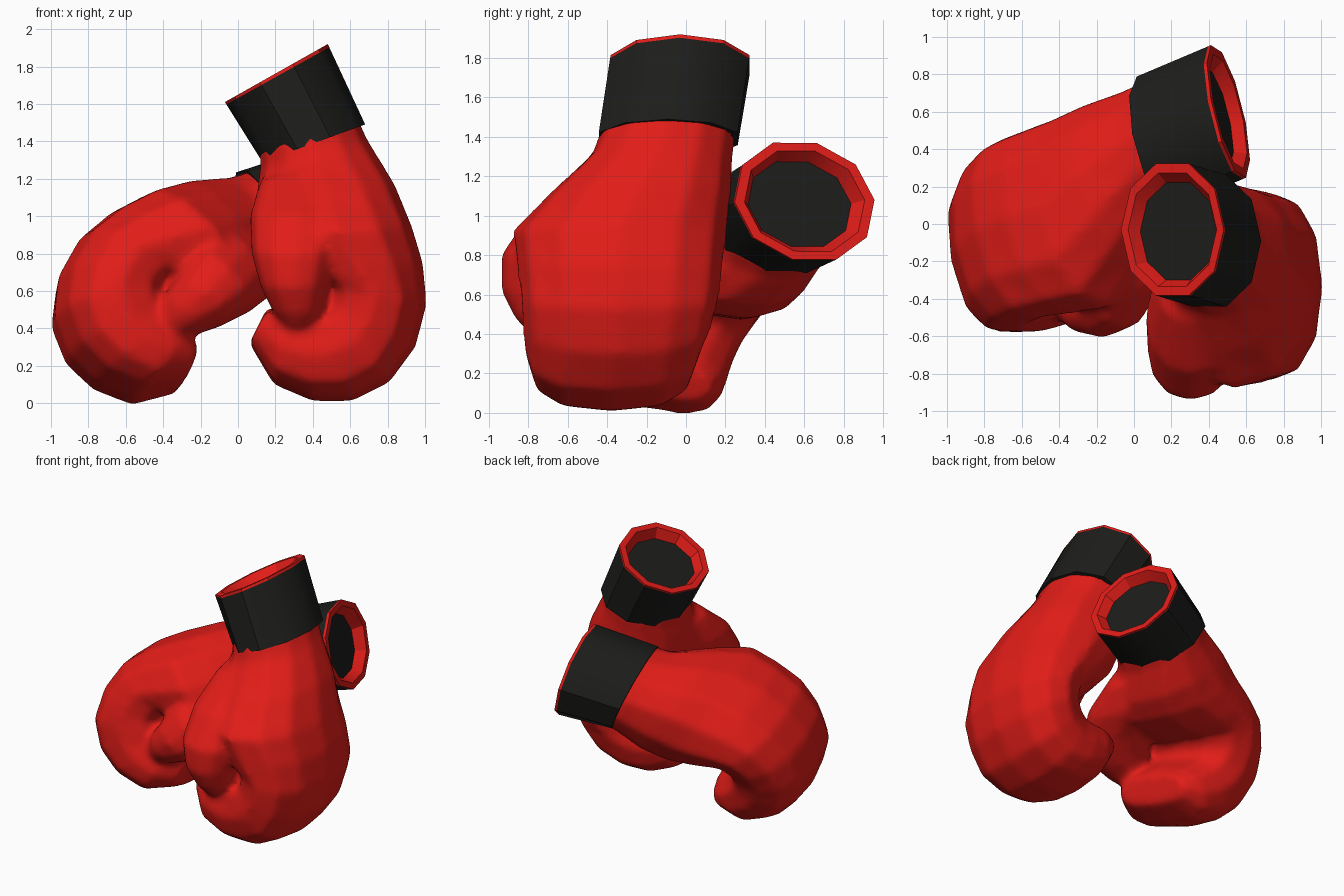
import bpy, bmesh, math
from mathutils import Vector, Matrix

if "Cube" in bpy.data.objects:
    bpy.data.objects.remove(bpy.data.objects["Cube"])


def material(name, rgb):
    m = bpy.data.materials.new(name)
    m.diffuse_color = (*rgb, 1)
    m.use_nodes = True
    m.node_tree.nodes["Principled BSDF"].inputs["Base Color"].default_value = m.diffuse_color
    return m


RED = material("red_leather", (0.75, 0.012, 0.009))
BLACK = material("black_fabric", (0.012, 0.012, 0.011))


# A section: outer (x, z), inner (x, z), y min, y max
def ring(sec, power=1.0, scale=1.0, sides=12):
    ox, oz, ix, iz, y0, y1 = sec
    c = Vector(((ox + ix) / 2, (y0 + y1) / 2, (oz + iz) / 2))
    u = Vector(((ox - ix) / 2, 0, (oz - iz) / 2)) * scale
    v = Vector((0, (y1 - y0) / 2, 0)) * scale
    pts = []
    for k in range(sides):
        a = 2 * math.pi * k / sides
        ca, sa = math.cos(a), math.sin(a)
        pts.append(c + u * math.copysign(abs(ca) ** power, ca)
                   + v * math.copysign(abs(sa) ** power, sa))
    return pts


def add_loft(bm, rings, cap=True):
    loops = [[bm.verts.new(p) for p in r] for r in rings]
    for a, b in zip(loops, loops[1:]):
        for k in range(len(a)):
            n = (k + 1) % len(a)
            bm.faces.new((a[k], a[n], b[n], b[k]))
    if cap:
        bm.faces.new(loops[0])
        if len(loops) > 1:
            bm.faces.new(loops[-1])


def make(name, lofts, mat, place, cap=True, angle=50, blend=False):
    bm = bmesh.new()
    for rings in lofts:
        add_loft(bm, rings, cap)
    bm.transform(place)
    bmesh.ops.recalc_face_normals(bm, faces=bm.faces)
    me = bpy.data.meshes.new(name)
    bm.to_mesh(me)
    bm.free()
    me.materials.append(mat)
    ob = bpy.data.objects.new(name, me)
    bpy.context.collection.objects.link(ob)
    bpy.ops.object.select_all(action='DESELECT')
    ob.select_set(True)
    bpy.context.view_layer.objects.active = ob
    if blend:  # fuse the lofts into one padded skin
        rm = ob.modifiers.new("fuse", 'REMESH')
        rm.mode = 'VOXEL'
        rm.voxel_size = 0.025
        rm.use_smooth_shade = True
        sm = ob.modifiers.new("soften", 'SMOOTH')
        sm.factor = 0.5
        sm.iterations = 8
    else:
        bpy.ops.object.shade_smooth_by_angle(angle=math.radians(angle))
    return ob


CUFF_TOP = (0.48, 1.92, -0.07, 1.61, -0.40, 0.34)
CUFF_END = (0.68, 1.49, 0.13, 1.29, -0.46, 0.28)

# Padded hand: wrist, back of the hand, knuckles, curled fingers
HAND = [
    (0.63, 1.56, 0.11, 1.37, -0.43, 0.25),
    (0.67, 1.46, 0.12, 1.26, -0.46, 0.25),
    (0.70, 1.40, 0.11, 1.22, -0.48, 0.24),
    (0.84, 1.17, 0.09, 1.06, -0.69, 0.23),
    (0.93, 0.95, 0.13, 0.90, -0.88, 0.21),
    (0.99, 0.75, 0.28, 0.74, -0.86, 0.19),
    (1.01, 0.53, 0.44, 0.63, -0.84, 0.17),
    (0.95, 0.30, 0.44, 0.56, -0.83, 0.13),
    (0.81, 0.11, 0.41, 0.53, -0.82, 0.08),
    (0.61, 0.01, 0.37, 0.52, -0.80, 0.05),
    (0.40, 0.01, 0.31, 0.52, -0.79, 0.03),
    (0.19, 0.10, 0.23, 0.52, -0.76, 0.00),
    (0.06, 0.32, 0.15, 0.50, -0.66, -0.08),
]
# Rounder over the back of the hand, squarer along the fingers
POWER = [0.95] * 3 + [0.88] * 5 + [0.76] * 5

# Thumb, from the wrist down to its tip
THUMB = [
    (0.50, 1.25, 0.12, 1.20, -0.52, -0.15),
    (0.58, 1.02, 0.06, 1.00, -0.80, -0.20),
    (0.54, 0.80, 0.07, 0.80, -0.94, -0.40),
    (0.48, 0.62, 0.12, 0.62, -0.94, -0.50),
    (0.45, 0.48, 0.19, 0.48, -0.87, -0.54),
    (0.38, 0.395, 0.26, 0.395, -0.79, -0.62),
]
HAND_RINGS = [ring(s, p) for s, p in zip(HAND, POWER)]
THUMB_RINGS = [ring(s, 0.9) for s in THUMB]


def cuff_ring(t, scale=1.0):
    sec = [a + (b - a) * t for a, b in zip(CUFF_TOP, CUFF_END)]
    return ring(sec, 0.97, scale, 10)


def glove(side, place):
    make(side + "_glove_hand", [HAND_RINGS, THUMB_RINGS], RED, place, blend=True)
    make(side + "_glove_cuff", [[cuff_ring(0.04), cuff_ring(1), cuff_ring(1, 0.9)]],
         BLACK, place, cap=False, angle=40)
    # Red binding around the opening and down the inside wall
    make(side + "_glove_cuff_rim",
         [[cuff_ring(0.04), cuff_ring(0), cuff_ring(0, 0.86), cuff_ring(0.16, 0.74)]],
         RED, place, cap=False, angle=30)
    make(side + "_glove_cuff_floor", [[cuff_ring(0.16, 0.74)]], BLACK, place)


# Frame from three landmarks: cuff opening, thumb tip, finger mass
def frame(c, t, f, hand):
    c, t, f = Vector(c), Vector(t), Vector(f)
    x = (t - c).normalized()
    y = ((f - c) - x * (f - c).dot(x)).normalized()
    m = Matrix((x, y, x.cross(y) * hand)).transposed().to_4x4()
    m.translation = c
    return m


src = frame((0.20, -0.03, 1.76), (0.33, -0.75, 0.42), (0.60, -0.37, 0.35), 1)
dst = frame((0.51, 0.60, 1.05), (-0.38, -0.52, 0.40), (-0.70, -0.12, 0.46), -1)
mirror_place = dst @ src.inverted()

# Settle the lying glove on the ground and against its left extent
pts = [mirror_place @ p for r in HAND_RINGS for p in r]
shift = Vector((-1 - min(p.x for p in pts), 0, -0.01 - min(p.z for p in pts)))
mirror_place = Matrix.Translation(shift) @ mirror_place

glove("upright", Matrix.Identity(4))
glove("lying", mirror_place)
